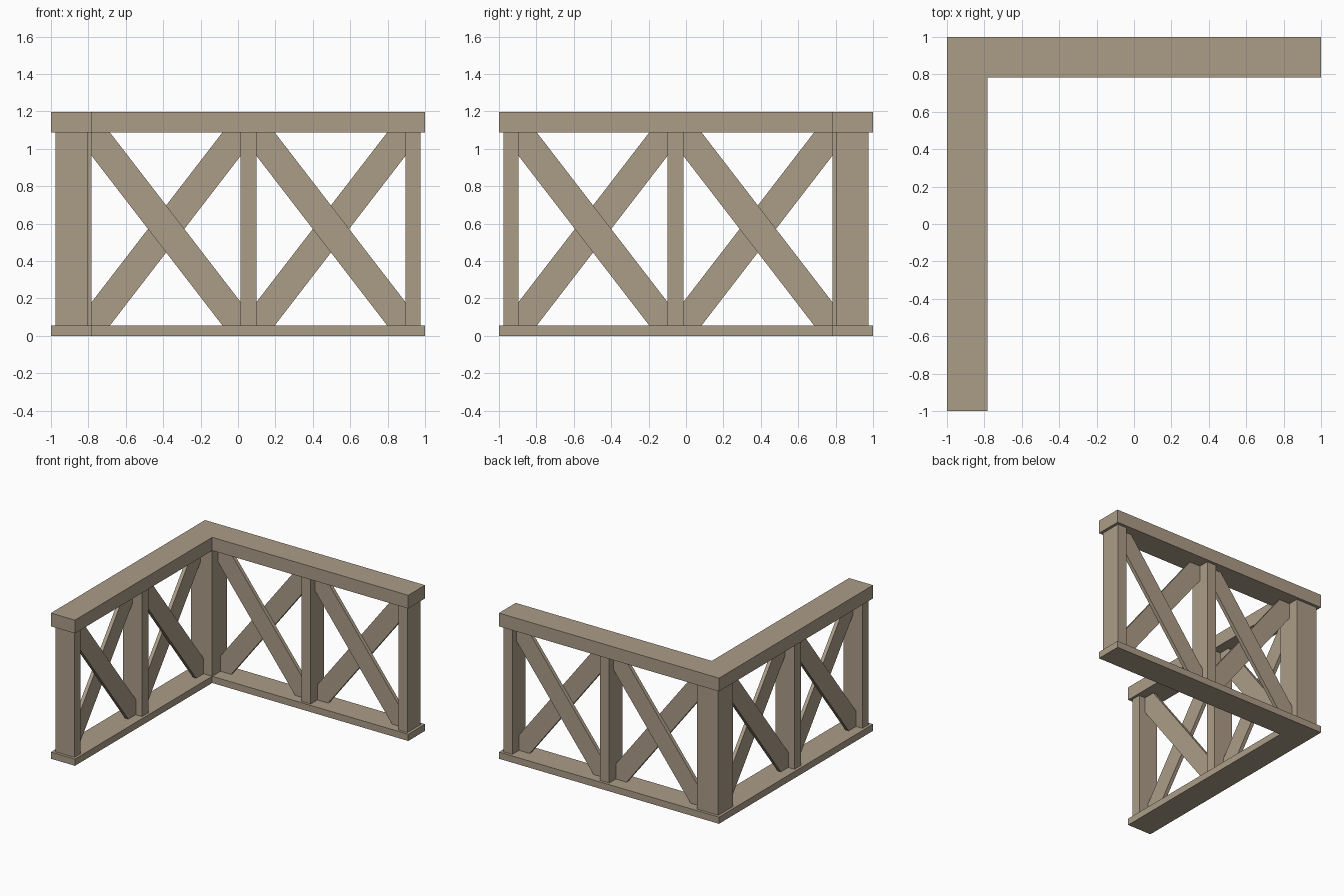
import bpy, bmesh
from mathutils import Vector

if "Cube" in bpy.data.objects:
    bpy.data.objects.remove(bpy.data.objects["Cube"])

wood = bpy.data.materials.new("weathered wood")
wood.diffuse_color = (0.41, 0.335, 0.245, 1)
wood.use_nodes = True
wood.node_tree.nodes["Principled BSDF"].inputs["Base Color"].default_value = wood.diffuse_color

IN, OUT = 0.782, 0.977             # inner edge of the rails, outer face of the posts
Z0, Z1, TOP = 0.055, 1.088, 1.197  # top of sill, underside of handrail, overall height


def prism(name, base, offset):
    """Extrude a flat outline of 3D points along an offset."""
    bm = bmesh.new()
    face = bm.faces.new([bm.verts.new(p) for p in base])
    ext = bmesh.ops.extrude_face_region(bm, geom=[face], use_keep_orig=True)
    bmesh.ops.translate(bm, vec=Vector(offset),
                        verts=[v for v in ext["geom"] if isinstance(v, bmesh.types.BMVert)])
    bmesh.ops.recalc_face_normals(bm, faces=bm.faces)
    me = bpy.data.meshes.new(name)
    bm.to_mesh(me)
    bm.free()
    me.materials.append(wood)
    ob = bpy.data.objects.new(name, me)
    bpy.context.collection.objects.link(ob)
    return ob


def panel_part(name, side, outline, w0, w1):
    """Outline is (distance along the arm, height); w is depth towards the outside."""
    if side == "back":
        prism(name, [(u, w0, z) for u, z in outline], (0, w1 - w0, 0))
    else:
        prism(name, [(-w0, -u, z) for u, z in outline], (w0 - w1, 0, 0))


def rect(u0, u1):
    return [(u0, Z0), (u1, Z0), (u1, Z1), (u0, Z1)]


def diagonal(u0, u1, flip):
    """Brace across a bay with its ends cut to fit the corners."""
    a, b = 0.097, 0.126
    pts = [(u0, Z1), (u0 + a, Z1), (u1, Z0 + b), (u1, Z0), (u1 - a, Z0), (u0, Z1 - b)]
    return [(u0 + u1 - u, z) for u, z in pts] if flip else pts


# L-shaped sill and handrail
L = [(-1, -1), (-IN, -1), (-IN, IN), (1, IN), (1, 1), (-1, 1)]
prism("bottom_sill", [(x, y, 0) for x, y in L], (0, 0, Z0))
prism("top_handrail", [(x, y, Z1) for x, y in L], (0, 0, TOP - Z1))

# Thick corner post
prism("corner_post", [(-OUT, IN, Z0), (-IN, IN, Z0), (-IN, OUT, Z0), (-OUT, OUT, Z0)],
      (0, 0, Z1 - Z0))

# Posts and crossed braces of both arms
for side in ("back", "left"):
    panel_part(side + "_middle_post", side, rect(0.014, 0.099), 0.803, OUT)
    panel_part(side + "_end_post", side, rect(0.895, OUT), 0.803, OUT)
    flip = side == "left"
    for bay, (u0, u1) in (("inner", (-IN, 0.014)), ("outer", (0.099, 0.895))):
        panel_part(f"{side}_{bay}_bay_inside_brace", side, diagonal(u0, u1, flip), 0.860, 0.890)
        panel_part(f"{side}_{bay}_bay_outside_brace", side, diagonal(u0, u1, not flip), 0.890, 0.920)
